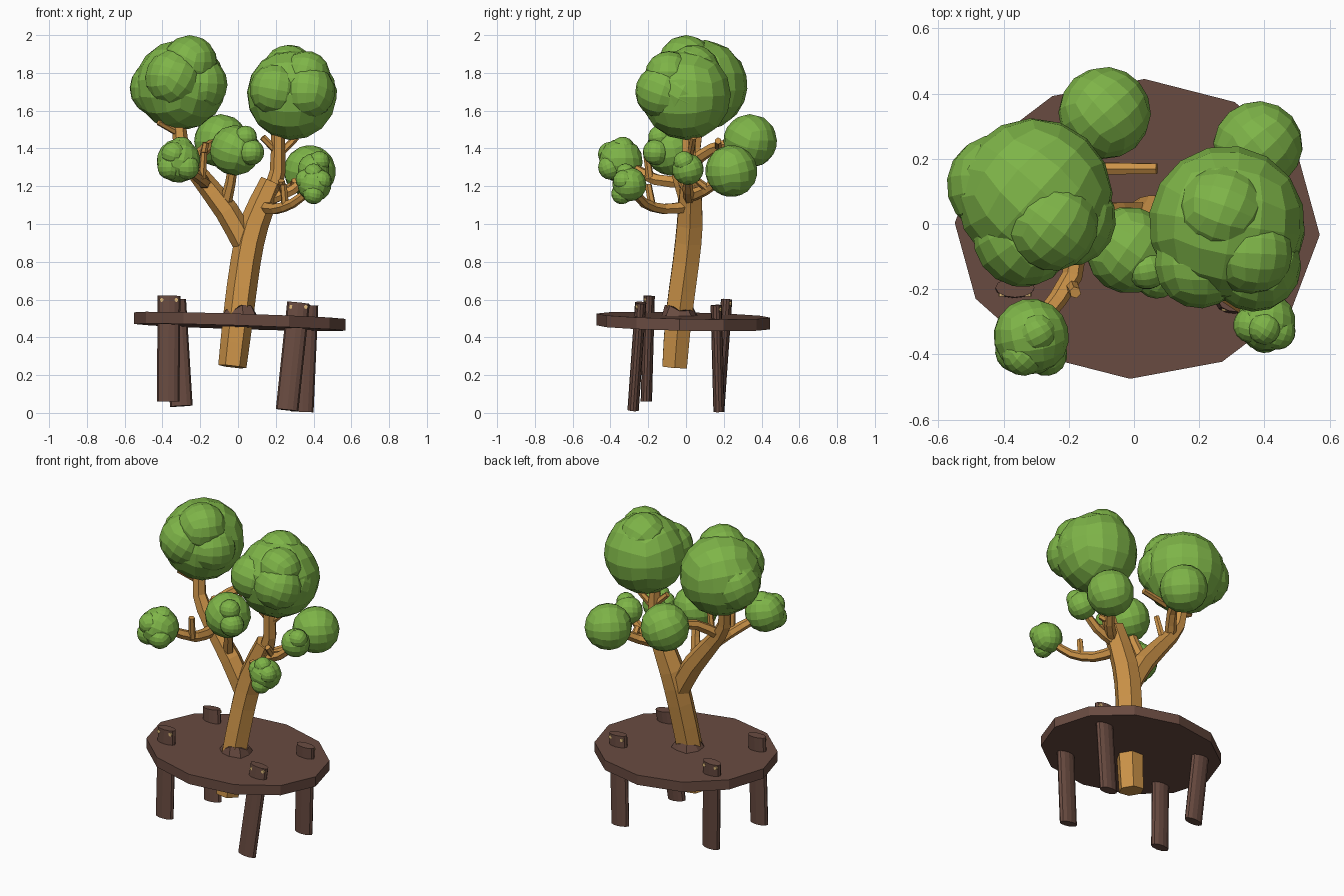
import bpy, bmesh, math, random
from mathutils import Vector, Matrix

random.seed(4)

def mat(name, c):
    m = bpy.data.materials.new(name)
    m.diffuse_color = (*c, 1)
    return m

BARK = mat("bark", (0.60, 0.29, 0.065))
DARK = mat("dark_wood", (0.14, 0.07, 0.052))
LEAF = mat("leaf", (0.21, 0.46, 0.065))
PEG = mat("peg", (0.75, 0.5, 0.2))

def finish(name, bm, m):
    bmesh.ops.recalc_face_normals(bm, faces=bm.faces)
    me = bpy.data.meshes.new(name)
    bm.to_mesh(me)
    bm.free()
    me.materials.append(m)
    ob = bpy.data.objects.new(name, me)
    bpy.context.collection.objects.link(ob)
    return ob

def smooth_path(pts, n):
    """Catmull-Rom through (x, y, z, radius) points."""
    p = [Vector(q) for q in pts]
    p = [2 * p[0] - p[1]] + p + [2 * p[-1] - p[-2]]
    out = []
    for i in range(1, len(p) - 2):
        a, b, c, d = p[i - 1:i + 3]
        for k in range(n):
            t = k / n
            out.append(0.5 * (2 * b + (c - a) * t + (2 * a - 5 * b + 4 * c - d) * t * t
                              + (3 * b - a - 3 * c + d) * t ** 3))
    return out + [p[-2]]

def tube(name, pts, m=BARK, sides=6, n=2, ratio=1.0, turn=0.0, ref=(0, 1, 0)):
    path = smooth_path(pts, n)
    bm = bmesh.new()
    rings = []
    for i, q in enumerate(path):
        t = (path[min(i + 1, len(path) - 1)] - path[max(i - 1, 0)]).to_3d().normalized()
        u = Vector(ref).cross(t).normalized()
        v = t.cross(u)
        rings.append([bm.verts.new(q.to_3d() + q.w * (u * math.cos(a) + v * ratio * math.sin(a)))
                      for a in (turn + 2 * math.pi * k / sides for k in range(sides))])
    for r, s in zip(rings, rings[1:]):
        for k in range(sides):
            j = (k + 1) % sides
            bm.faces.new((r[k], r[j], s[j], s[k]))
    bm.faces.new(rings[0])
    bm.faces.new(rings[-1])
    return finish(name, bm, m)

# Tilted twelve-sided table top
bm = bmesh.new()
bmesh.ops.create_cone(bm, cap_ends=True, segments=12, radius1=1, radius2=1, depth=0.062)
for v in bm.verts:
    a = math.atan2(v.co.y, v.co.x) - 0.04
    v.co.x, v.co.y = 0.01 + 0.56 * math.cos(a), -0.015 + 0.46 * math.sin(a)
    v.co.z += 0.484 - 0.032 * v.co.x - 0.022 * v.co.y
finish("table_top", bm, DARK)

# Oval legs through the top, each with two pegs on the outer side
legs = {"front_left": ((-0.37, -0.21, 0.06), (-0.365, -0.195, 0.62)),
        "front_right": ((0.26, -0.28, 0.015), (0.32, -0.24, 0.583)),
        "back_left": ((-0.30, 0.175, 0.036), (-0.335, 0.215, 0.60)),
        "back_right": ((0.34, 0.175, 0.006), (0.365, 0.16, 0.57))}
for key, (a, b) in legs.items():
    tube(key + "_leg", [(*a, 0.06), (*b, 0.06)], DARK, 12, 1, 0.5)
    side = -1 if b[1] < 0 else 1
    for dx in (-0.04, 0.04):
        bm = bmesh.new()
        bmesh.ops.create_cone(bm, cap_ends=True, segments=8, radius1=0.011, radius2=0.011, depth=0.03,
                              matrix=Matrix.Translation((b[0] + dx, b[1] + side * 0.012, b[2] - 0.022))
                              @ Matrix.Rotation(math.pi / 2, 4, 'X'))
        finish(key + "_peg", bm, PEG)

# Ragged collar around the trunk
bm = bmesh.new()
inner, outer = [], []
for k in range(9):
    a = 2 * math.pi * k / 9
    for lst, r, z in ((outer, random.uniform(0.09, 0.12), 0.505),
                      (inner, 0.078, random.uniform(0.535, 0.575))):
        lst.append(bm.verts.new((0.01 + r * math.cos(a), -0.035 + r * math.sin(a), z)))
for k in range(9):
    j = (k + 1) % 9
    bm.faces.new((outer[k], outer[j], inner[j], inner[k]))
bm.faces.new(inner)
bm.faces.new(outer)
finish("collar", bm, DARK)

# Trunk and limbs
tube("trunk", [(-0.03, -0.06, 0.245, 0.075), (0.0, -0.04, 0.5, 0.08), (0.04, 0.0, 0.8, 0.08),
               (0.085, 0.02, 1.0, 0.078), (0.18, 0.025, 1.225, 0.062)])
tube("left_limb", [(0.05, 0.01, 0.87, 0.065), (-0.06, 0.01, 1.07, 0.064), (-0.2, 0.02, 1.25, 0.052),
                   (-0.30, 0.04, 1.40, 0.042), (-0.31, 0.07, 1.6, 0.036)])
tube("right_limb", [(0.17, 0.025, 1.16, 0.05), (0.21, 0.02, 1.28, 0.042), (0.21, 0.01, 1.52, 0.034)])

# Branches carrying the small leaf clumps
UP = (0, 0, 1)
branches = {
    "front_left": [(-0.18, 0.0, 1.22, 0.036), (-0.19, -0.16, 1.235, 0.032), (-0.29, -0.30, 1.31, 0.026)],
    "front_right": [(0.14, 0.0, 1.09, 0.034), (0.2, -0.12, 1.08, 0.03), (0.29, -0.22, 1.11, 0.026),
                    (0.38, -0.28, 1.18, 0.022)],
    "back_left": [(-0.25, 0.03, 1.32, 0.034), (-0.17, 0.14, 1.40, 0.03), (-0.1, 0.29, 1.44, 0.025)],
    "back_right": [(0.18, 0.02, 1.15, 0.036), (0.27, 0.1, 1.18, 0.03), (0.36, 0.22, 1.26, 0.024)],
    "right": [(0.17, 0.02, 1.13, 0.032), (0.29, 0.01, 1.18, 0.028), (0.39, 0.01, 1.27, 0.022)]}
for key, pts in branches.items():
    tube(key + "_branch", pts, ref=UP)
tube("middle_branch", [(-0.07, 0.0, 1.1, 0.034), (-0.04, -0.04, 1.22, 0.028), (-0.02, -0.08, 1.36, 0.024)])

# Short cut-off twigs
twigs = [((-0.19, -0.19, 1.24), (-0.18, -0.21, 1.38)), ((-0.1, 0.17, 1.41), (0.07, 0.17, 1.44)),
         ((0.21, 0.02, 1.38), (0.13, 0.0, 1.46)), ((0.21, 0.02, 1.36), (0.31, 0.04, 1.46)),
         ((0.25, -0.18, 1.10), (0.24, -0.2, 1.21)), ((-0.31, 0.05, 1.48), (-0.42, 0.0, 1.54)),
         ((0.29, 0.11, 1.19), (0.30, 0.06, 1.23)), ((-0.2, 0.02, 1.28), (-0.17, 0.0, 1.43)),
         ((0.24, 0.02, 1.15), (0.23, -0.03, 1.23))]
for a, b in twigs:
    tube("twig", [(*a, 0.021), (*b, 0.018)], n=1, ref=(0.3, 1, 0.1))

# Leaf balls: faceted cube-spheres (x, y, z, radius)
clumps = {
    "left_crown": [(-0.305, 0.085, 1.735, 0.237), (-0.255, 0.0, 1.855, 0.143), (-0.34, -0.04, 1.77, 0.152),
                   (-0.2, 0.015, 1.74, 0.143), (-0.42, 0.12, 1.72, 0.152), (-0.30, 0.16, 1.74, 0.155)],
    "right_crown": [(0.285, 0.0, 1.685, 0.237), (0.27, 0.04, 1.81, 0.138), (0.2, -0.12, 1.71, 0.137),
                    (0.37, -0.125, 1.70, 0.142), (0.38, -0.02, 1.69, 0.143), (0.36, -0.09, 1.79, 0.125)],
    "front_left_leaves": [(-0.315, -0.345, 1.335, 0.115), (-0.30, -0.335, 1.40, 0.062),
                          (-0.36, -0.39, 1.30, 0.065), (-0.27, -0.40, 1.30, 0.065), (-0.34, -0.40, 1.37, 0.065)],
    "front_right_leaves": [(0.405, -0.30, 1.21, 0.09), (0.36, -0.31, 1.235, 0.055), (0.44, -0.33, 1.23, 0.055),
                           (0.40, -0.34, 1.16, 0.055), (0.40, -0.32, 1.27, 0.05)],
    "middle_leaves": [(-0.015, -0.08, 1.39, 0.132), (0.07, -0.16, 1.38, 0.068), (0.04, -0.14, 1.46, 0.06)],
    "back_left_leaves": [(-0.09, 0.34, 1.44, 0.14)],
    "back_right_leaves": [(0.38, 0.24, 1.28, 0.136)],
    "right_leaves": [(0.40, 0.01, 1.29, 0.083), (0.43, -0.01, 1.33, 0.055)]}
SIDES = [Matrix.Rotation(k * math.pi / 2, 3, 'X') for k in range(4)]
SIDES += [Matrix.Rotation(s * math.pi / 2, 3, 'Y') for s in (-1, 1)]
for key, balls in clumps.items():
    bm = bmesh.new()
    for x, y, z, r in balls:
        rot = Matrix.Rotation(random.uniform(0, 3), 3, 'Z') @ Matrix.Rotation(random.uniform(0, 0.6), 3, 'X')
        for side in SIDES:
            grid = bmesh.ops.create_grid(bm, x_segments=4, y_segments=4, size=1)
            for v in grid["verts"]:
                d = Vector((math.tan(v.co.x * math.pi / 4), math.tan(v.co.y * math.pi / 4), 1)).normalized()
                v.co = Vector((x, y, z)) + rot @ side @ d * (r * 1.015)
    bmesh.ops.remove_doubles(bm, verts=bm.verts, dist=0.0001)
    finish(key, bm, LEAF)
